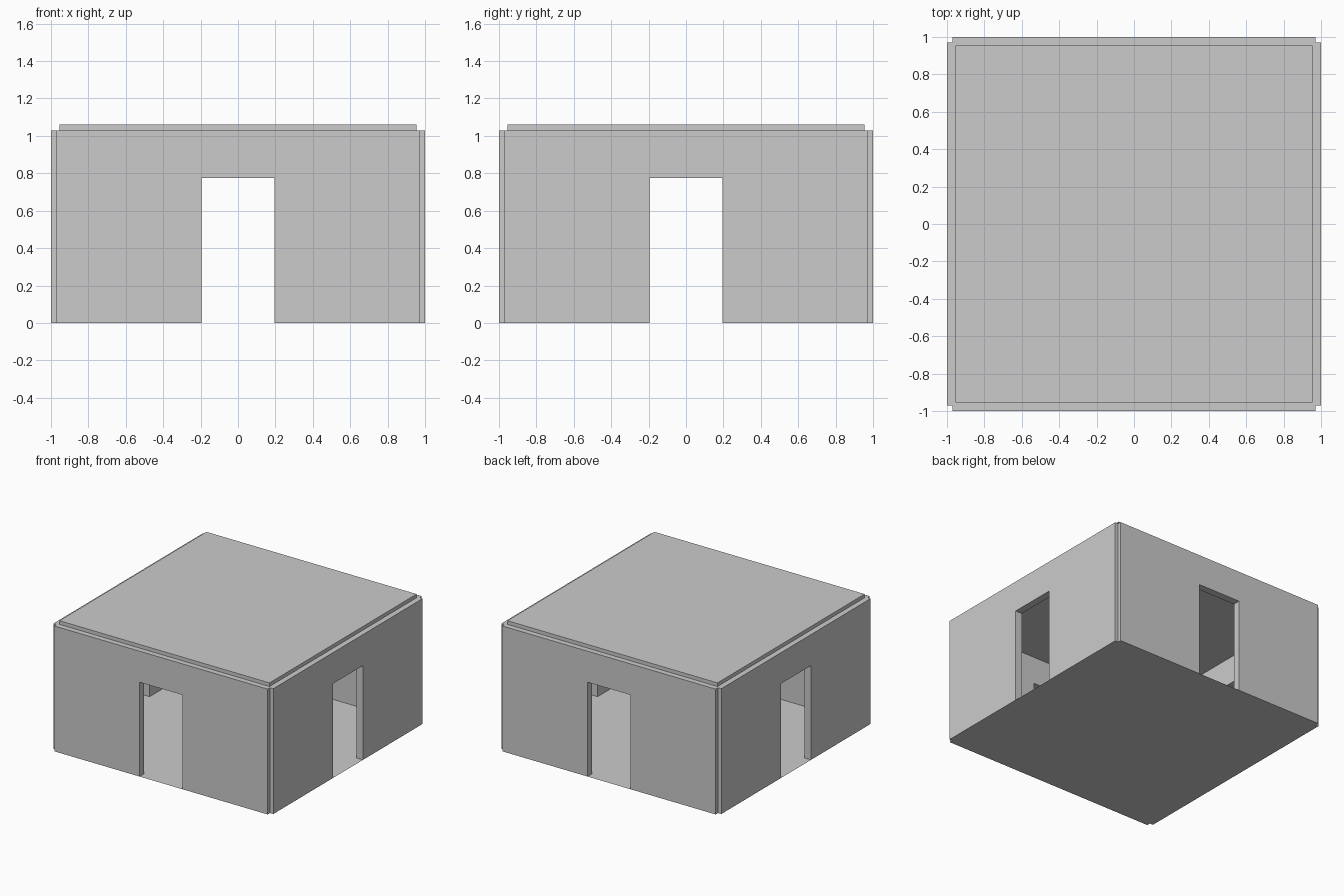
import bpy
import bmesh
from math import pi
from mathutils import Matrix

old = bpy.data.objects.get("Cube")
if old:
    bpy.data.objects.remove(old, do_unlink=True)

# Dimensions
OUT = 1.0        # outer wall face
END = 0.97       # half length of each wall panel
THICK = 0.06     # wall thickness
WALL_H = 1.03
DOOR_W = 0.195   # half width of a doorway
DOOR_H = 0.775
ROOF = 0.955     # half width of the roof slab

grey = bpy.data.materials.new("plain grey")
grey.use_nodes = True
colour = (0.6, 0.6, 0.6, 1)
grey.diffuse_color = colour
grey.node_tree.nodes["Principled BSDF"].inputs["Base Color"].default_value = colour


def add_object(name, bm):
    mesh = bpy.data.meshes.new(name)
    bm.to_mesh(mesh)
    bm.free()
    mesh.materials.append(grey)
    obj = bpy.data.objects.new(name, mesh)
    bpy.context.collection.objects.link(obj)
    return obj


def extruded(name, outline, depth):
    """Extrude a flat outline of 3D points along the vector depth."""
    bm = bmesh.new()
    face = bm.faces.new([bm.verts.new(p) for p in outline])
    if depth:
        result = bmesh.ops.extrude_face_region(bm, geom=[face], use_keep_orig=True)
        moved = [v for v in result["geom"] if isinstance(v, bmesh.types.BMVert)]
        bmesh.ops.translate(bm, verts=moved, vec=depth)
        bmesh.ops.recalc_face_normals(bm, faces=bm.faces)
    return add_object(name, bm)


# Four wall panels, each with a central doorway, notched at the corners
half = [(END, 0), (END, WALL_H)]
door = [(-DOOR_W, 0), (-DOOR_W, DOOR_H), (DOOR_W, DOOR_H), (DOOR_W, 0)]
profile = door + half + [(-END, WALL_H), (-END, 0)]
for i, side in enumerate(("front", "left", "back", "right")):
    wall = extruded(side + "_wall", [(x, -OUT, z) for x, z in profile], (0, THICK, 0))
    wall.data.transform(Matrix.Rotation(i * pi / 2, 4, "Z"))

# Floor sheet reaching the outer wall faces, with notched corners
corner = [(END, -OUT), (END, -END), (OUT, -END)]
floor_outline = []
for i in range(4):
    for x, y in corner:
        for _ in range(i):
            x, y = -y, x
        floor_outline.append((x, y, 0))
extruded("floor", floor_outline, None)

# Roof slab set into the top of the walls
square = [(-ROOF, -ROOF), (ROOF, -ROOF), (ROOF, ROOF), (-ROOF, ROOF)]
extruded("roof_slab", [(x, y, 1.0) for x, y in square], (0, 0, THICK))
